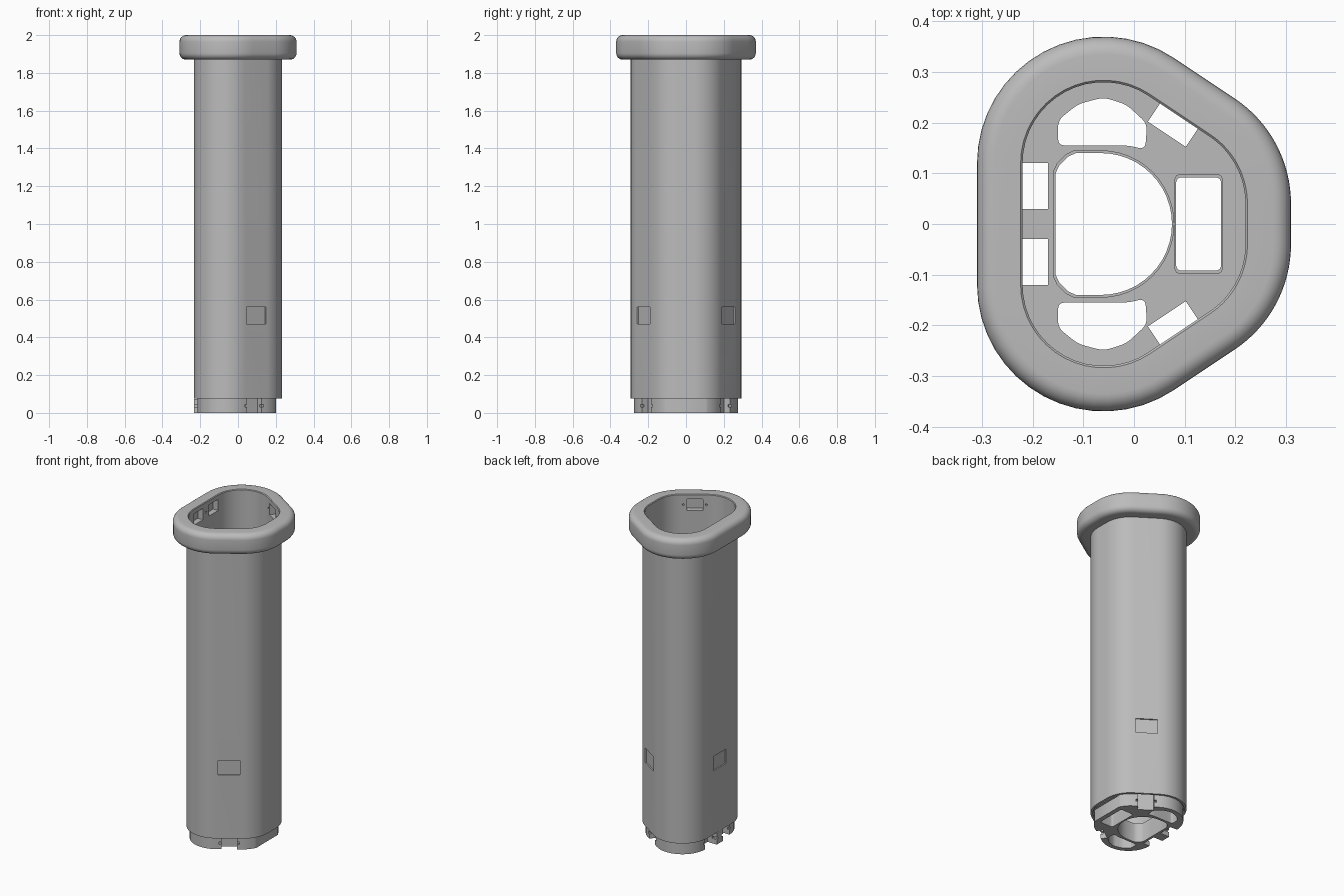
import bpy
import bmesh
from math import pi, cos, sin, atan2, radians
from mathutils import Vector, Matrix

if "Cube" in bpy.data.objects:
    bpy.data.objects.remove(bpy.data.objects["Cube"])

grey = bpy.data.materials.new("plain grey")
grey.use_nodes = True
grey.diffuse_color = (0.5, 0.5, 0.5, 1)
grey.node_tree.nodes["Principled BSDF"].inputs["Base Color"].default_value = (0.5, 0.5, 0.5, 1)

DIAG = atan2(0.12, 0.08)          # direction the slanted sides face
SIDES = {                         # base point and facing angle of the flat sides
    "back": (Vector((-0.06, 0, 0)), pi),
    "slant_a": (Vector((0, 0.08, 0)), DIAG),
    "slant_b": (Vector((0, -0.08, 0)), -DIAG),
}
# notches sit once on each slanted side and twice on the straight one
NOTCHES = [("back", 0.075), ("back", -0.075), ("slant_a", 0), ("slant_b", 0)]


def outline(r, z, steps=16):
    """Rounded outline: four corner arcs of radius r."""
    corners = [(0.06, -0.04, 0, -DIAG), (0.06, 0.04, 0, DIAG),
               (-0.06, 0.12, DIAG, pi), (-0.06, -0.12, pi, 2 * pi - DIAG)]
    corners[0] = (0.06, -0.04, -DIAG, 0)
    pts = []
    for x, y, a, b in corners:
        for i in range(steps + 1):
            t = a + (b - a) * i / steps
            pts.append(Vector((x + r * cos(t), y + r * sin(t), z)))
    return pts


def loft(name, rings, wrap=False):
    """Skin a stack of rings; wrap joins last to first, otherwise cap the ends."""
    bm = bmesh.new()
    vs = [[bm.verts.new(p) for p in ring] for ring in rings]
    n = len(vs[0])
    pairs = list(zip(vs, vs[1:])) + ([(vs[-1], vs[0])] if wrap else [])
    for lo, hi in pairs:
        for i in range(n):
            j = (i + 1) % n
            bm.faces.new((lo[i], lo[j], hi[j], hi[i]))
    if not wrap:
        bm.faces.new(vs[0][::-1])
        bm.faces.new(vs[-1])
    bmesh.ops.recalc_face_normals(bm, faces=bm.faces)
    return finish_mesh(name, bm)


def finish_mesh(name, bm):
    mesh = bpy.data.meshes.new(name)
    bm.to_mesh(mesh)
    bm.free()
    mesh.materials.append(grey)
    ob = bpy.data.objects.new(name, mesh)
    bpy.context.collection.objects.link(ob)
    return ob


def side_box(side, r0, r1, width, z0, z1, shift=0):
    """Box lined up with a side, reaching from offset r0 to r1."""
    base, ang = SIDES[side]
    size = Matrix.Diagonal((r1 - r0, width, z1 - z0, 1))
    place = Matrix.Translation(base) @ Matrix.Rotation(ang, 4, 'Z')
    place = place @ Matrix.Translation(((r0 + r1) / 2, shift, (z0 + z1) / 2))
    bm = bmesh.new()
    bmesh.ops.create_cube(bm, size=1, matrix=place @ size)
    return finish_mesh("box", bm)


def side_pin(side, shift, z):
    """Small round cutter pointing out of a side's inner wall."""
    base, ang = SIDES[side]
    place = Matrix.Translation(base) @ Matrix.Rotation(ang, 4, 'Z')
    place = place @ Matrix.Translation((0.165, shift, z)) @ Matrix.Rotation(pi / 2, 4, 'Y')
    bm = bmesh.new()
    bmesh.ops.create_cone(bm, cap_ends=True, segments=12, radius1=0.006,
                          radius2=0.006, depth=0.03, matrix=place)
    return finish_mesh("pin", bm)


def prism(points, z0=-0.1, z1=0.3):
    return loft("prism", [[Vector((x, y, z)) for x, y in points] for z in (z0, z1)])


def combine(ob, tool, op='DIFFERENCE'):
    mod = ob.modifiers.new("cut", 'BOOLEAN')
    mod.operation, mod.solver, mod.object = op, 'EXACT', tool
    bpy.context.view_layer.objects.active = ob
    bpy.ops.object.modifier_apply(modifier=mod.name)
    bpy.data.objects.remove(tool)


def smooth(ob):
    bpy.ops.object.select_all(action='DESELECT')
    ob.select_set(True)
    bpy.context.view_layer.objects.active = ob
    bpy.ops.object.shade_smooth_by_angle(angle=radians(32))


def rounded(points, r, steps=4):
    """Round every corner of a polygon with a quadratic curve."""
    out = []
    for i, p in enumerate(points):
        p = Vector(p)
        a = (Vector(points[i - 1]) - p).normalized() * r + p
        b = (Vector(points[(i + 1) % len(points)]) - p).normalized() * r + p
        for k in range(steps + 1):
            t = k / steps
            out.append(tuple(a * (1 - t) ** 2 + p * 2 * t * (1 - t) + b * t * t))
    return out


# Tube with its rounded collar: one closed section swept round the outline
B = 0.035
section = [(0.16, 0.075), (0.173, 0.075), (0.173, 1.87)]
for centre_z, start in ((1.87 + B, -pi / 2), (2 - B, 0)):
    for i in range(7):
        t = start + i * pi / 12
        section.append((0.25 - B + B * cos(t), centre_z + B * sin(t)))
section += [(0.164, 2.0), (0.16, 1.996)]
tube = loft("tube_and_collar", [outline(r, z) for r, z in section], wrap=True)

# Shallow outer pockets
for side in SIDES:
    combine(tube, side_box(side, 0.165, 0.2, 0.125, 0.47, 0.56))
# Sockets and pin holes inside the collar
for side, shift in NOTCHES:
    combine(tube, side_box(side, 0.14, 0.195, 0.09, 1.9, 1.97, shift))
for side, spots in (("back", (0,)), ("slant_a", (-0.065, 0.065)), ("slant_b", (-0.065, 0.065))):
    for s in spots:
        combine(tube, side_pin(side, s, 1.935))
smooth(tube)

# Base plug under the tube, with a lip that locks inside the wall
plug = loft("base_plug", [outline(r, z) for r, z in
                          ((0.155, 0), (0.155, 0.08), (0.165, 0.08), (0.165, 0.1))])
combine(plug, side_box("back", 0.1, 0.173, 0.06, 0, 0.0745), 'UNION')
for side, shift in NOTCHES:
    inner = 0.11 if side == "back" else 0.117
    combine(plug, side_box(side, inner, 0.3, 0.09, -0.1, 0.2, shift))
    combine(plug, side_box(side, 0.14, 0.3, 0.115, 0.03, 0.045, shift))
# Flat on the narrow end
combine(plug, prism([(0.2, -0.13), (0.3, -0.13), (0.3, 0.13), (0.2, 0.13)], -0.1, 0.075))

# Openings through the plug
d_shape = [(-0.065 + 0.14 * cos(t), 0.14 * sin(t))
           for t in (pi * (i / 24 - 0.5) for i in range(25))]
d_shape += [(-0.115, 0.14), (-0.13, 0.133), (-0.148, 0.115), (-0.155, 0.1)]
d_shape += [(x, -y) for x, y in d_shape[:-5:-1]]
slot = rounded([(0.083, -0.092), (0.172, -0.092), (0.172, 0.092), (0.083, 0.092)], 0.012)
bean = rounded([(-0.15, 0.155), (-0.01, 0.155), (0.022, 0.147), (0.026, 0.198),
                (-0.015, 0.236), (-0.06, 0.25), (-0.11, 0.237), (-0.15, 0.205)], 0.014)
for shape in (d_shape, slot, bean, [(x, -y) for x, y in reversed(bean)]):
    combine(plug, prism(shape))
smooth(plug)


# Raised rims round the two main openings
def rim(name, shape, cx, wide):
    def ring(k, z):
        return [Vector((cx + (x - cx) * k, y * k, z)) for x, y in shape]
    ob = loft(name, [ring(1, 0.09), ring(wide, 0.09), ring(wide, 0.12), ring(1, 0.12)], wrap=True)
    smooth(ob)


rim("main_opening_rim", d_shape, -0.04, 1.04)
rim("slot_rim", slot, 0.1275, 1.07)
